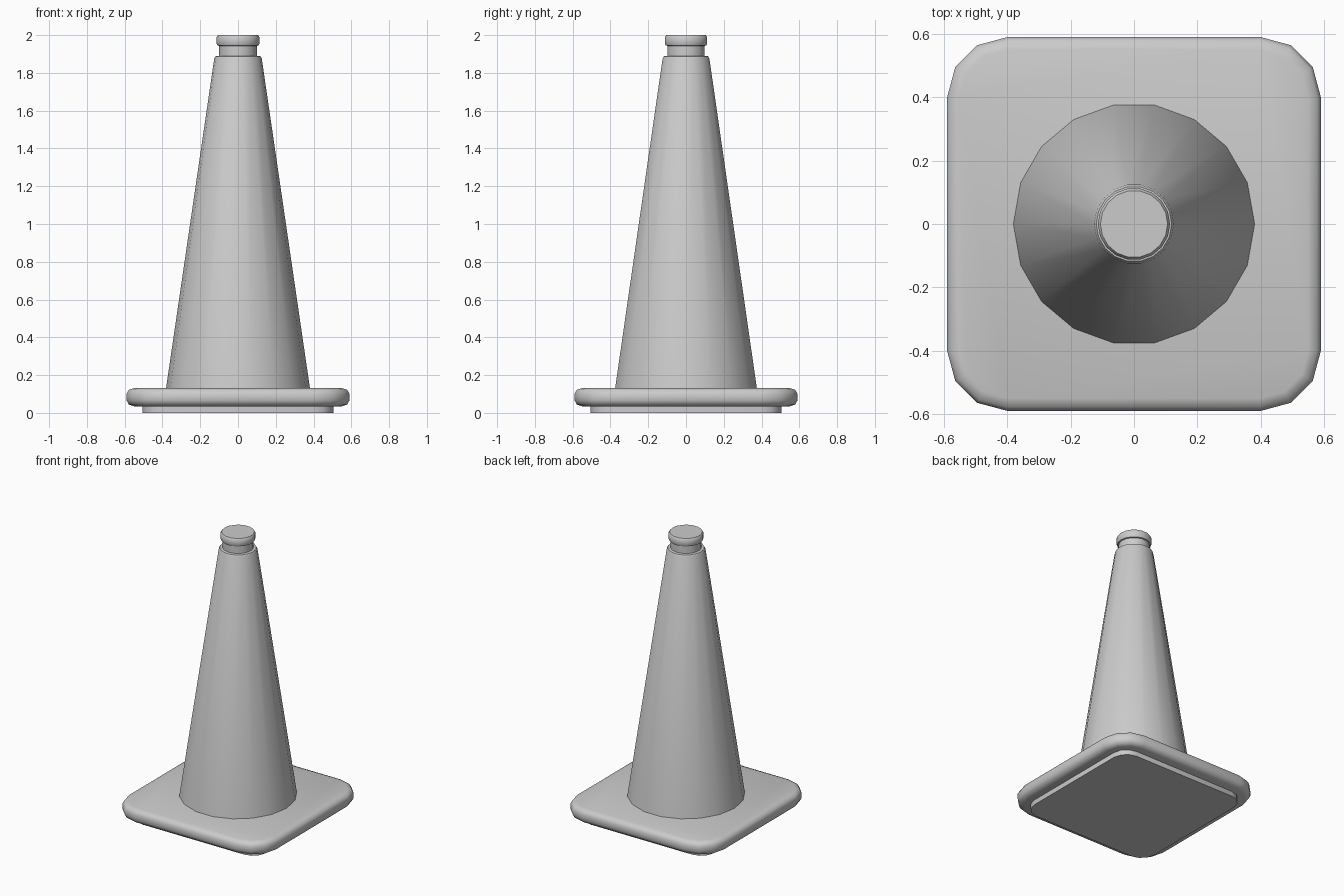
import bpy, bmesh
from math import cos, sin, pi, radians

if "Cube" in bpy.data.objects:
    bpy.data.objects.remove(bpy.data.objects["Cube"])


def loft(name, rings, angle):
    """Skin a stack of matching closed rings and cap both ends."""
    bm = bmesh.new()
    loops = [[bm.verts.new(p) for p in ring] for ring in rings]
    n = len(loops[0])
    for a, b in zip(loops, loops[1:]):
        for i in range(n):
            j = (i + 1) % n
            bm.faces.new((a[i], a[j], b[j], b[i]))
    bm.faces.new(loops[0][::-1])
    bm.faces.new(loops[-1])
    me = bpy.data.meshes.new(name)
    bm.to_mesh(me)
    bm.free()
    ob = bpy.data.objects.new(name, me)
    bpy.context.collection.objects.link(ob)
    bpy.ops.object.select_all(action='DESELECT')
    ob.select_set(True)
    bpy.context.view_layer.objects.active = ob
    bpy.ops.object.shade_smooth_by_angle(angle=radians(angle))
    return ob


def circle(r, z, n=18):
    return [(r * cos(2 * pi * i / n), r * sin(2 * pi * i / n), z) for i in range(n)]


def rounded_square(half, z, centre=0.40, segs=3):
    r = half - centre
    pts = []
    for q, (sx, sy) in enumerate(((1, 1), (-1, 1), (-1, -1), (1, -1))):
        for k in range(segs + 1):
            a = pi / 2 * (q + k / segs)
            pts.append((sx * centre + r * cos(a), sy * centre + r * sin(a), z))
    return pts


# Recessed foot under the base
loft("foot", [rounded_square(0.505, z) for z in (0, 0.04)], 40)

# Square base plate with rounded rim
base = [(0.55, 0.035), (0.578, 0.044), (0.59, 0.066),
        (0.59, 0.102), (0.578, 0.122), (0.55, 0.131)]
loft("base_plate", [rounded_square(h, z) for h, z in base], 50)

# Tapered body with shoulder, neck groove and rimmed cap
cone = [(0.381, 0.13), (0.126, 1.875), (0.119, 1.888), (0.100, 1.89),
        (0.100, 1.943), (0.109, 1.945), (0.114, 1.957),
        (0.114, 1.988), (0.106, 2.0)]
loft("cone_body", [circle(r, z) for r, z in cone], 35)
